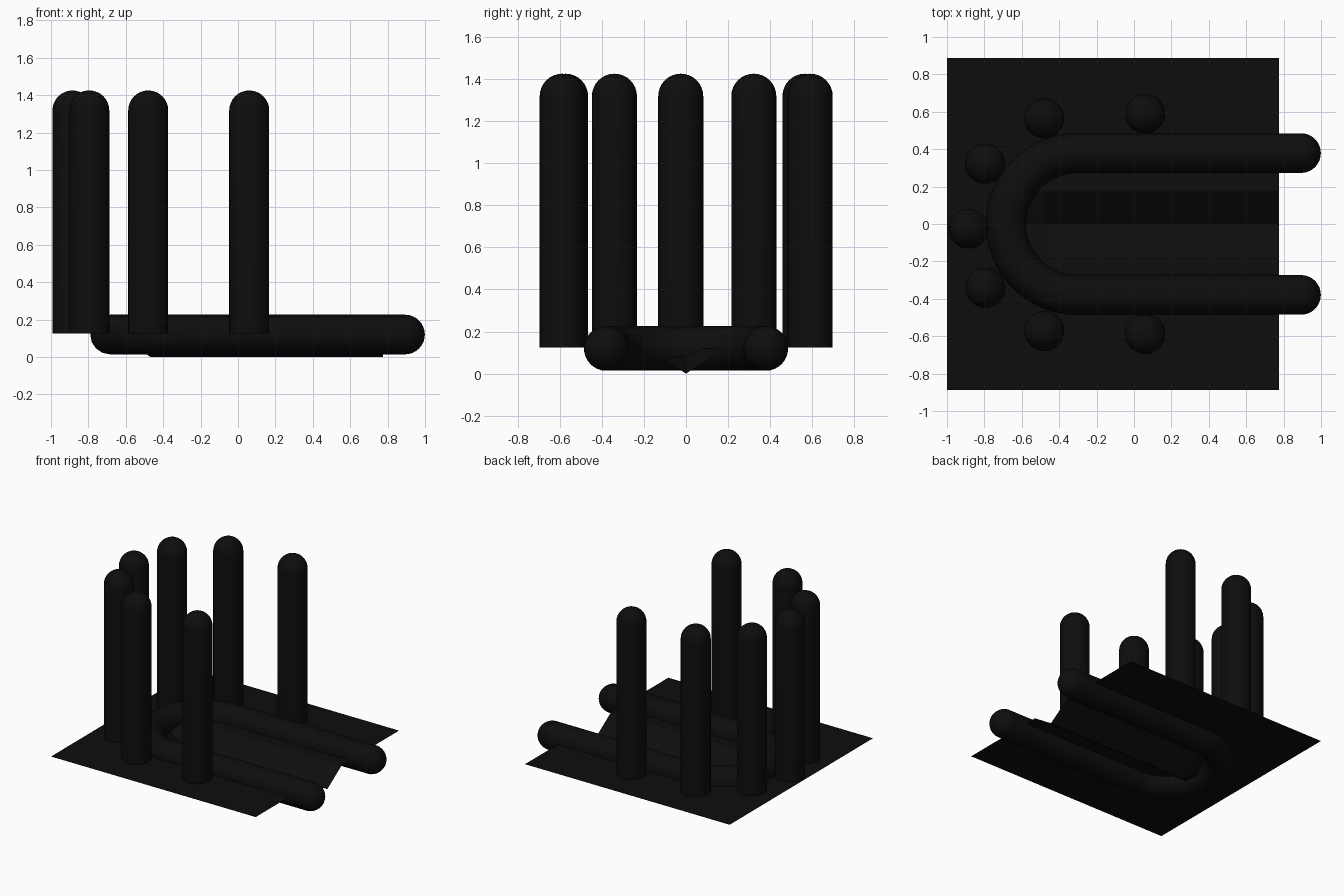
import bpy, bmesh, math
from mathutils import Matrix

if "Cube" in bpy.data.objects:
    bpy.data.objects.remove(bpy.data.objects["Cube"])

Z = 0.12      # level of the base sheet and of the rail's centre line
R = 0.106     # radius of rail and posts

black = bpy.data.materials.new("black")
black.diffuse_color = (0.004, 0.004, 0.004, 1)
black.use_nodes = True
black.node_tree.nodes["Principled BSDF"].inputs["Base Color"].default_value = black.diffuse_color


def add_mesh(name, bm, smooth=True):
    me = bpy.data.meshes.new(name)
    bmesh.ops.recalc_face_normals(bm, faces=bm.faces)
    bm.to_mesh(me)
    bm.free()
    for p in me.polygons:
        p.use_smooth = smooth
    me.materials.append(black)
    ob = bpy.data.objects.new(name, me)
    bpy.context.collection.objects.link(ob)
    return ob


def domed_rod(name, length, matrix, radius=R):
    """Open-bottomed rod along +z with a hemispherical top."""
    bm = bmesh.new()
    bmesh.ops.create_uvsphere(bm, u_segments=32, v_segments=16, radius=radius)
    bmesh.ops.delete(bm, geom=[v for v in bm.verts if v.co.z < -1e-4], context='VERTS')
    rim = [e for e in bm.edges if e.is_boundary]
    if length > 0:
        bmesh.ops.translate(bm, vec=(0, 0, length), verts=bm.verts)
        new = bmesh.ops.extrude_edge_only(bm, edges=rim)["geom"]
        for v in new:
            if isinstance(v, bmesh.types.BMVert):
                v.co.z = 0
    bm.transform(matrix)
    return add_mesh(name, bm)


# Base sheet: a 10 x 10 grid with a V channel running out of the right edge
bm = bmesh.new()
half = 0.8875
bmesh.ops.create_grid(bm, x_segments=10, y_segments=10, size=half)
for v in bm.verts:
    v.co.x += -1 + half
    v.co.z = Z
    if abs(v.co.y) < 0.01 and v.co.x > -0.5:
        v.co.z = 0.0
add_mesh("base_sheet", bm, smooth=False)

# U-shaped rail: swept round tube
leg_y, bend_x, end_x = 0.379, -0.305, 0.893
path = [(end_x, leg_y)]
for i in range(33):
    a = math.pi / 2 + math.pi * i / 32
    path.append((bend_x + leg_y * math.cos(a), leg_y * math.sin(a)))
path.append((end_x, -leg_y))
cu = bpy.data.curves.new("u_rail", 'CURVE')
cu.dimensions = '3D'
cu.bevel_depth = R
cu.bevel_resolution = 6
sp = cu.splines.new('POLY')
sp.points.add(len(path) - 1)
for p, (x, y) in zip(sp.points, path):
    p.co = (x, y, Z, 1)
sp.use_smooth = True
cu.materials.append(black)
rail = bpy.data.objects.new("u_rail", cu)
bpy.context.collection.objects.link(rail)
bpy.context.view_layer.objects.active = rail
rail.select_set(True)
bpy.ops.object.convert(target='MESH')

# Rounded rail ends
for side, y in (("back", leg_y), ("front", -leg_y)):
    domed_rod("rail_end_" + side, 0,
              Matrix.Translation((end_x, y, Z)) @ Matrix.Rotation(math.pi / 2, 4, 'Y'))

# Ring of upright posts around the bend
posts = [(0.06, 0.59), (-0.48, 0.565), (-0.797, 0.322), (-0.885, -0.025),
         (-0.795, -0.34), (-0.48, -0.572), (0.06, -0.588)]
for i, (x, y) in enumerate(posts):
    domed_rod(f"post_{i + 1}", 1.193, Matrix.Translation((x, y, 0.125)), radius=0.107)
